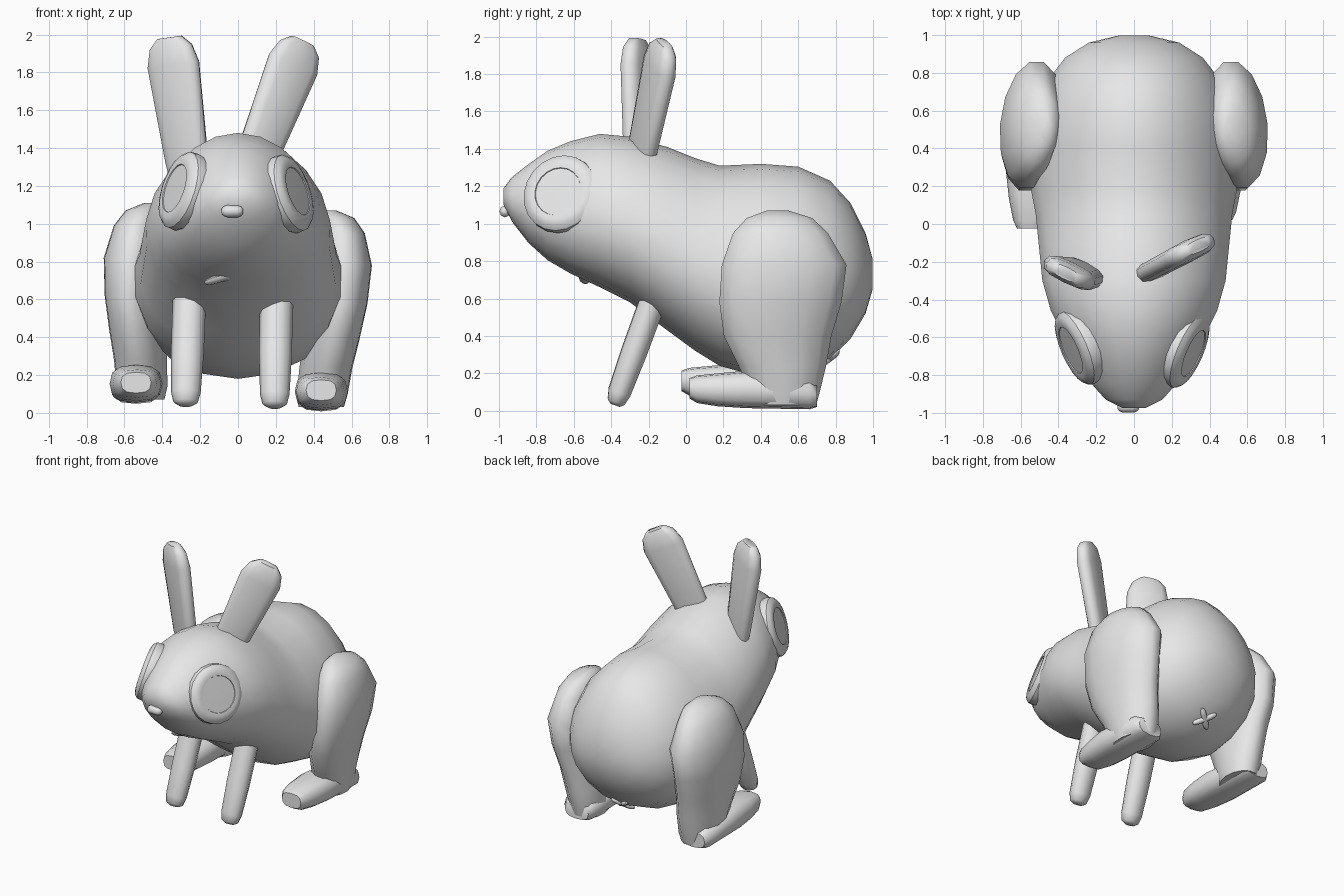
import bpy, bmesh, math
from mathutils import Vector

if "Cube" in bpy.data.objects:
    bpy.data.objects.remove(bpy.data.objects["Cube"], do_unlink=True)

GREY = (0.8, 0.8, 0.8, 1)
fur = bpy.data.materials.new("plain grey")
fur.use_nodes = True
fur.diffuse_color = GREY
fur.node_tree.nodes["Principled BSDF"].inputs["Base Color"].default_value = GREY

X, Y, Z = Vector((1, 0, 0)), Vector((0, 1, 0)), Vector((0, 0, 1))


def loft(name, sections, u, v, sides, angle=50, taper=0, power=1):
    """Skin rings, each given as (centre, half size on u, half size on v).
    Taper narrows the +v side; power below 1 makes the rings boxier."""
    bm = bmesh.new()
    rings = []
    for centre, a, b in sections:
        ring = []
        for i in range(sides):
            t = math.tau * i / sides
            c, s = (math.copysign(abs(k) ** power, k) for k in (math.cos(t), math.sin(t)))
            ring.append(bm.verts.new(Vector(centre) + u * a * c * (1 - taper * s) + v * b * s))
        rings.append(ring)
    for r, s in zip(rings, rings[1:]):
        for i in range(sides):
            j = (i + 1) % sides
            bm.faces.new((r[i], r[j], s[j], s[i]))
    bm.faces.new(rings[0])
    bm.faces.new(rings[-1])
    bmesh.ops.recalc_face_normals(bm, faces=bm.faces)
    mesh = bpy.data.meshes.new(name)
    bm.to_mesh(mesh)
    bm.free()
    mesh.materials.append(fur)
    obj = bpy.data.objects.new(name, mesh)
    bpy.context.collection.objects.link(obj)
    bpy.ops.object.select_all(action="DESELECT")
    obj.select_set(True)
    bpy.context.view_layer.objects.active = obj
    bpy.ops.object.shade_smooth_by_angle(angle=math.radians(angle))


def rod(name, start, end, u, profile, sides, power=1):
    """Straight limb; profile rows are (fraction along, half width, half depth)."""
    start, end = Vector(start), Vector(end)
    axis = (end - start).normalized()
    u = (u - axis * u.dot(axis)).normalized()
    rows = [(start.lerp(end, f), a, b) for f, a, b in profile]
    loft(name, rows, u, axis.cross(u), sides, power=power)


def capsule(name, centre, direction, length, a, b, u):
    half = direction.normalized() * length / 2
    c = Vector(centre)
    rows = [(f, a * k, b * k) for f, k in ((0, .35), (.1, .8), (.25, 1), (.75, 1), (.9, .8), (1, .35))]
    rod(name, c - half, c + half, u, rows, 8)


# Body and head in one shape: y, bottom, top, half width
body = [
    (-.975, 1.10, 1.19, .06), (-.93, 1.01, 1.25, .15), (-.84, .895, 1.32, .23),
    (-.74, .805, 1.39, .29), (-.62, .735, 1.44, .36), (-.46, .66, 1.48, .44),
    (-.30, .58, 1.465, .485), (-.10, .43, 1.41, .505), (.05, .32, 1.35, .52),
    (.18, .24, 1.31, .545), (.40, .18, 1.32, .55), (.60, .20, 1.305, .525),
    (.77, .275, 1.23, .45), (.88, .385, 1.11, .365), (.96, .52, .95, .24), (.998, .65, .81, .08),
]
loft("body", [((0, y, (lo + hi) / 2), w, (hi - lo) / 2) for y, lo, hi, w in body],
     X, Z, 20, angle=80, taper=.14)

# Eyes: broad raised rim around a flat disc
eye_profile = [(-.07, .195), (-.01, .213), (.025, .21), (.048, .188), (.057, .16),
               (.055, .133), (.05, .131), (.052, .01)]
for name, side, centre in (("left_eye", 1, (.268, -.665, 1.157)), ("right_eye", -1, (-.288, -.648, 1.172))):
    n = Vector((.88 * side, -.38, .29)).normalized()
    u = n.cross(Z).normalized()
    loft(name, [(Vector(centre) + n * h, r, r) for h, r in eye_profile], u, n.cross(u), 20, angle=35)

# Nose and mouth
capsule("nose", (-.03, -.968, 1.066), X, .115, .03, .032, Y)
capsule("mouth", (-.09, -.545, .712), Vector((1, 0, .28)), .18, .03, .018, Vector((0, 1, -.5)))

# Ears: flat rounded blades, turned outward
ear_profile = [(0, .115, .045), (.1, .122, .055), (.8, .15, .058), (.93, .122, .052), (1, .07, .032)]
rod("left_ear", (.095, -.245, 1.34), (.34, -.115, 1.965), Vector((.88, .42, 0)), ear_profile, 12, .7)
rod("right_ear", (-.26, -.255, 1.26), (-.362, -.26, 1.985), Vector((.88, -.42, 0)), ear_profile, 12, .7)

# Front legs
leg_profile = [(0, .088, .074), (.5, .087, .072), (.88, .078, .064), (.97, .065, .05), (1, .035, .028)]
rod("left_front_leg", (.203, -.175, .59), (.193, -.38, .03), X, leg_profile, 10)
rod("right_front_leg", (-.257, -.175, .60), (-.278, -.38, .04), X, leg_profile, 10)

# Hind legs: x, y, z, half width, half depth from hip to ankle, then heel to toe
thigh = [
    (.49, .49, 1.07, .03, .06), (.515, .50, 1.03, .10, .18), (.535, .505, .95, .135, .26),
    (.54, .525, .78, .168, .342), (.53, .505, .58, .155, .335), (.495, .49, .40, .15, .295),
    (.465, .515, .24, .14, .24), (.445, .53, .10, .135, .19), (.44, .53, .03, .12, .17),
]
foot = [(.44, .70, .08, .10, .06), (.44, .66, .09, .13, .082), (.44, .32, .114, .14, .1),
        (.435, .17, .112, .128, .088), (.435, .06, .115, .105, .074), (.44, .02, .12, .08, .055)]
for name, side, lift, splay, reach in (("left", 1, 0, 0, 0), ("right", -1, .04, .09, -.045)):
    rows = [((side * (x + splay * (.8 - z)), y, z + lift), a, b) for x, y, z, a, b in thigh]
    loft(name + "_hind_leg", rows, X, Vector((-.08 * side, 1, 0)), 14)
    rows = [((side * (x + splay * 1.1), y + reach * (1 - y), z + lift), a, b) for x, y, z, a, b in foot]
    loft(name + "_hind_foot", rows, X, Z, 12, power=.75)

# Small crossed mark under the rump
out = Vector((0, .6, -.8))
along = out.cross(X)
for name, s in (("rump_cross_a", 1), ("rump_cross_b", -1)):
    capsule(name, (0, .765, .283), X + along * s, .18, .022, .022, out)
